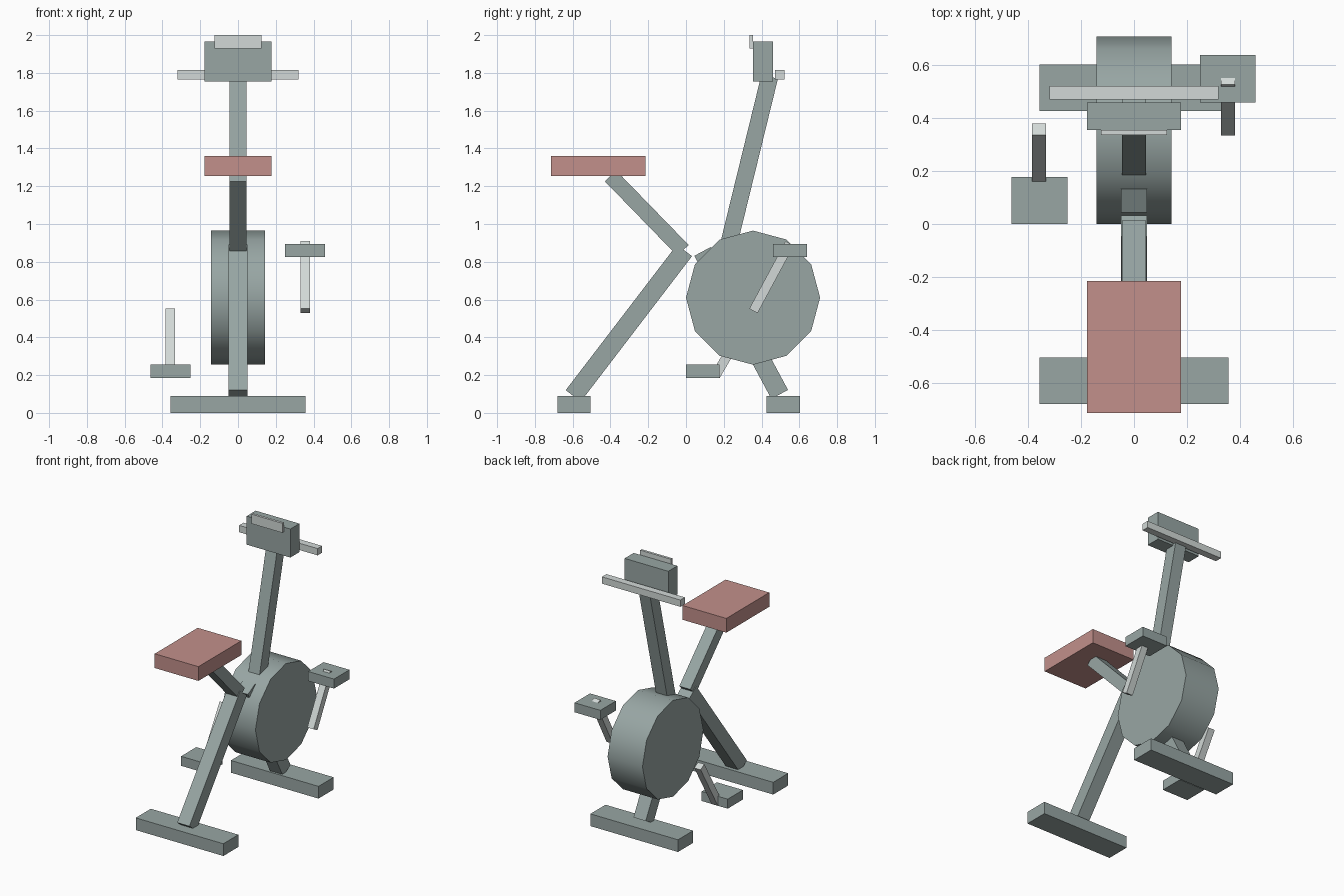
import bpy
import math
from mathutils import Matrix, Vector

if "Cube" in bpy.data.objects:
    bpy.data.objects.remove(bpy.data.objects["Cube"])


def material(name, rgb):
    m = bpy.data.materials.new(name)
    lin = [((c / 255 + 0.055) / 1.055) ** 2.4 for c in rgb]
    m.diffuse_color = (*lin, 1)
    m.use_nodes = True
    m.node_tree.nodes["Principled BSDF"].inputs["Base Color"].default_value = m.diffuse_color
    return m


BODY = material("grey_green", (152, 166, 164))
LIGHT = material("light_grey", (210, 217, 215))
RED = material("dusty_red", (194, 144, 139))


def box(name, x, y, z, mat):
    """Box from (min, max) ranges on each axis."""
    bpy.ops.mesh.primitive_cube_add(size=1)
    ob = bpy.context.object
    ob.name = name
    size = [b - a for a, b in (x, y, z)]
    mid = [(a + b) / 2 for a, b in (x, y, z)]
    ob.data.transform(Matrix.Translation(mid) @ Matrix.Diagonal((*size, 1)))
    ob.data.materials.append(mat)
    return ob


def beam(name, start, end, width, thick, mat, x=0):
    """Square-ended bar between two (y, z) points."""
    a, b = Vector((x, *start)), Vector((x, *end))
    d = b - a
    ob = box(name, (-width / 2, width / 2), (-thick / 2, thick / 2), (0, d.length), mat)
    ob.data.transform(Matrix.Translation(a) @ Matrix.Rotation(math.atan2(-d.y, d.z), 4, 'X'))
    return ob


# Feet
box("rear_foot", (-0.357, 0.357), (-0.68, -0.505), (0, 0.09), BODY)
box("front_foot", (-0.357, 0.357), (0.427, 0.603), (0, 0.09), BODY)

# Frame
beam("rear_leg", (-0.597, 0.09), (-0.008, 0.86), 0.1, 0.1, BODY)
beam("front_strut", (0.496, 0.098), (0.088, 0.855), 0.1, 0.1, BODY)
beam("seat_post", (-0.016, 0.86), (-0.40, 1.255), 0.09, 0.083, BODY)
beam("handlebar_post", (0.229, 0.905), (0.443, 1.78), 0.09, 0.09, BODY)

# Seat, console and handlebar
box("seat", (-0.178, 0.178), (-0.715, -0.215), (1.255, 1.36), RED)
box("console", (-0.178, 0.178), (0.355, 0.46), (1.755, 1.965), BODY)
box("display", (-0.125, 0.125), (0.337, 0.355), (1.93, 2.0), LIGHT)
box("handlebar", (-0.32, 0.32), (0.47, 0.522), (1.765, 1.815), LIGHT)

# Flywheel: twelve sides with a smooth rim
bpy.ops.mesh.primitive_cylinder_add(vertices=12, radius=0.355, depth=0.284)
wheel = bpy.context.object
wheel.name = "flywheel"
wheel.data.transform(Matrix.Translation((0, 0.355, 0.61)) @ Matrix.Rotation(math.pi / 2, 4, 'Y'))
wheel.data.materials.append(BODY)
bpy.ops.object.shade_smooth_by_angle(angle=math.radians(45))

# Cranks and pedals
beam("right_crank", (0.357, 0.54), (0.549, 0.897), 0.052, 0.05, LIGHT, 0.356)
beam("left_crank", (0.358, 0.54), (0.157, 0.198), 0.052, 0.05, LIGHT, -0.359)
box("right_pedal", (0.25, 0.46), (0.46, 0.64), (0.825, 0.895), BODY)
box("left_pedal", (-0.464, -0.252), (0, 0.177), (0.185, 0.255), BODY)
